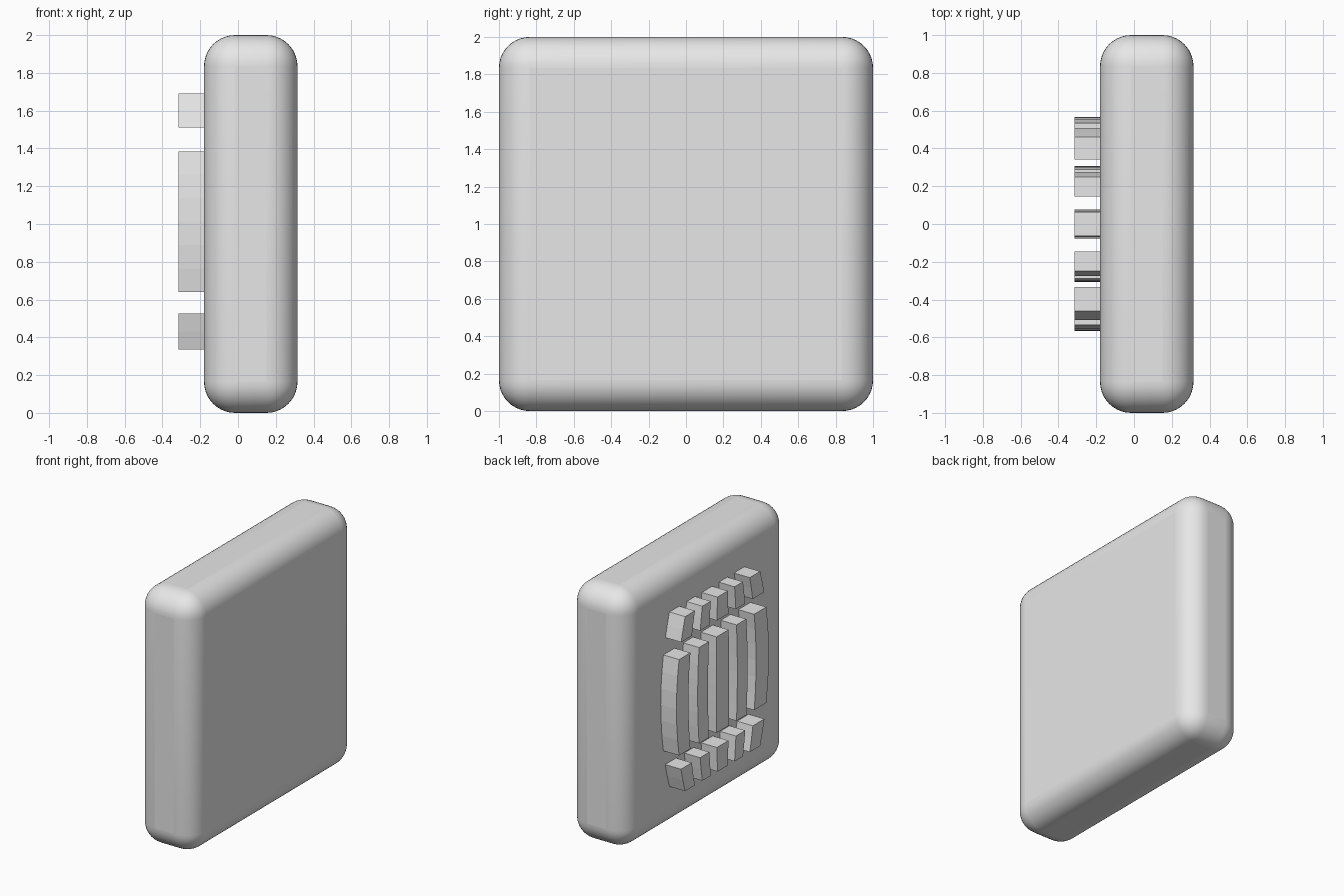
import bpy
import bmesh
from math import radians

cube = bpy.data.objects.get("Cube")
if cube:
    bpy.data.objects.remove(cube, do_unlink=True)

grey = bpy.data.materials.new("plain grey")
grey.use_nodes = True
GREY = (0.8, 0.8, 0.8, 1)
grey.diffuse_color = GREY
grey.node_tree.nodes["Principled BSDF"].inputs["Base Color"].default_value = GREY

BACK, FRONT = -0.17, -0.315   # depth of the raised bars along x
MID_Z = 1.012                 # height of the bulge's centre


def bulge(z):
    """Width factor of the barrel outline at a height."""
    return 1 - 0.41 * (z - MID_Z) ** 2


def add_bar(name, y_a, y_b, z_low, z_high, steps):
    """Bar between two bowed edges, extruded off the face."""
    heights = [z_low + (z_high - z_low) * i / steps for i in range(steps + 1)]
    outline = [(y_a * bulge(z), z) for z in heights]
    outline += [(y_b * bulge(z), z) for z in reversed(heights)]
    bm = bmesh.new()
    face = bm.faces.new([bm.verts.new((BACK, y, z)) for y, z in outline])
    result = bmesh.ops.extrude_face_region(bm, geom=[face])
    moved = [v for v in result["geom"] if isinstance(v, bmesh.types.BMVert)]
    bmesh.ops.translate(bm, verts=moved, vec=(FRONT - BACK, 0, 0))
    bmesh.ops.recalc_face_normals(bm, faces=bm.faces)
    mesh = bpy.data.meshes.new(name)
    bm.to_mesh(mesh)
    bm.free()
    mesh.materials.append(grey)
    bpy.context.collection.objects.link(bpy.data.objects.new(name, mesh))


# Rounded slab
bpy.ops.mesh.primitive_cube_add(size=1, location=(0.0675, 0, 1))
slab = bpy.context.object
slab.name = "rounded_slab"
slab.scale = (0.495, 2, 2)
bpy.ops.object.transform_apply(location=False, rotation=False, scale=True)
slab.data.materials.append(grey)
bevel = slab.modifiers.new("round_edges", "BEVEL")
bevel.width = 0.165
bevel.segments = 10
bpy.ops.object.shade_smooth_by_angle(angle=radians(30))

# Raised bars: five columns in three rows
columns = {
    "back_outer": (0.42, 0.567),
    "back_inner": (0.18, 0.307),
    "centre": (-0.078, 0.078),
    "front_inner": (-0.307, -0.18),
    "front_outer": (-0.567, -0.41),
}
rows = {
    "lower": (0.335, 0.525, 2),
    "middle": (0.64, 1.385, 6),
    "upper": (1.51, 1.69, 2),
}
for row, (z_low, z_high, steps) in rows.items():
    for column, (y_a, y_b) in columns.items():
        add_bar(f"{row}_{column}_bar", y_a, y_b, z_low, z_high, steps)
